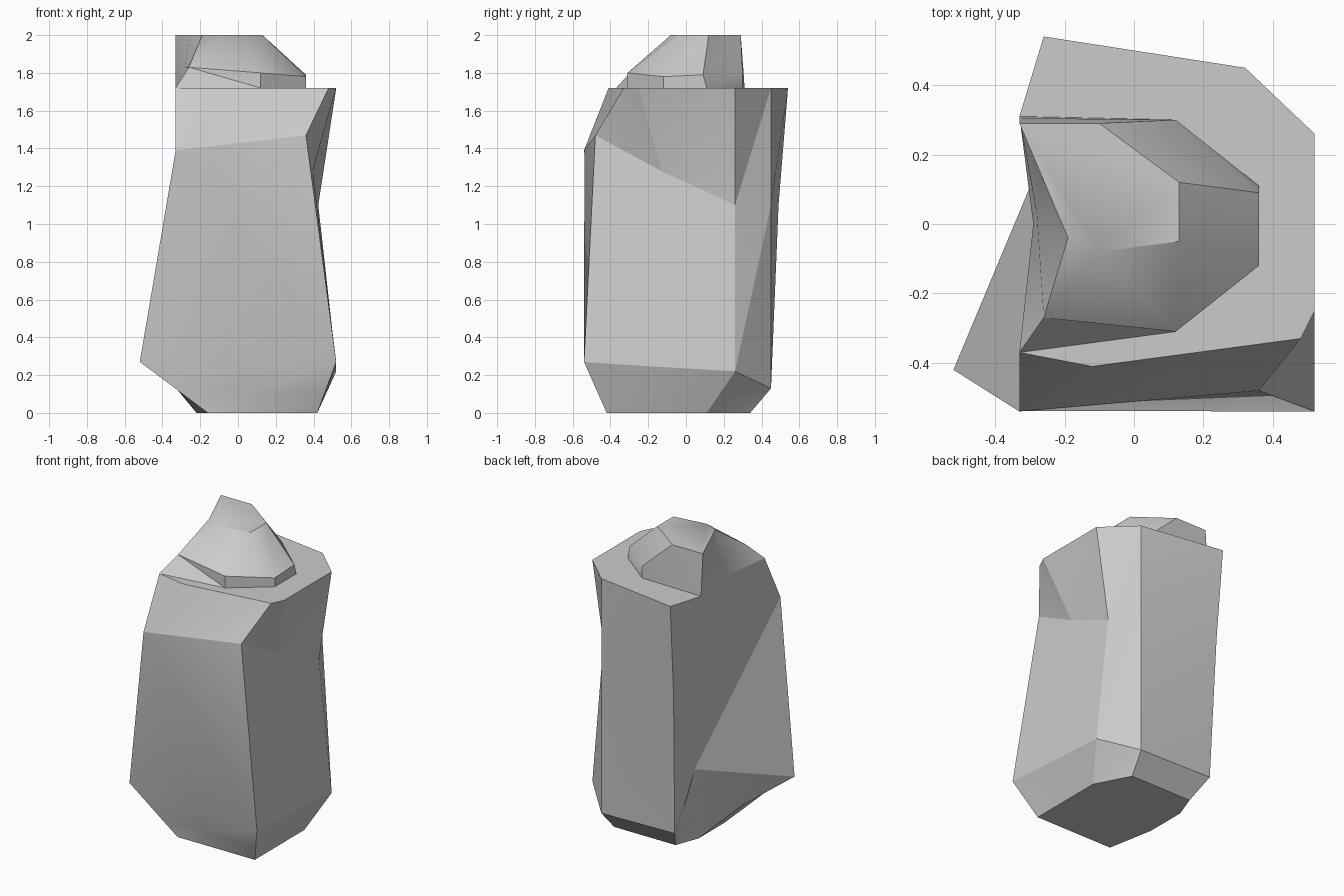
import bpy, bmesh, math
from mathutils import Vector

if "Cube" in bpy.data.objects:
    bpy.data.objects.remove(bpy.data.objects["Cube"])


def loft(name, rings, close_bottom=True, smooth=20, flips=()):
    """Skin between rings of equal point count; flips lists (ring, column) quads
    that are split along their other diagonal."""
    bm = bmesh.new()
    n = len(rings[0])
    v = [[bm.verts.new(p) for p in ring] for ring in rings]
    for r in range(len(rings) - 1):
        for i in range(n):
            j = (i + 1) % n
            a, b, c, d = v[r][i], v[r][j], v[r + 1][j], v[r + 1][i]
            tris = [(a, b, c), (a, c, d)] if (r, i) in flips else [(a, b, d), (b, c, d)]
            for t in tris:
                bm.faces.new(t[::-1])
    bm.faces.new(v[-1][::-1])
    if close_bottom:
        bm.faces.new(v[0])
    bm.normal_update()
    mesh = bpy.data.meshes.new(name)
    bm.to_mesh(mesh)
    bm.free()
    obj = bpy.data.objects.new(name, mesh)
    bpy.context.collection.objects.link(obj)
    bpy.ops.object.select_all(action='DESELECT')
    obj.select_set(True)
    bpy.context.view_layer.objects.active = obj
    bpy.ops.object.shade_smooth_by_angle(angle=math.radians(smooth))
    return obj


def level(points, z):
    return [(x, y, z) for x, y in points]


# Pillar body: foot, toe, lower bevel, waist and top outline (clockwise from back left)
foot = level([(-.16, .34), (.30, .34), (.42, .11), (.42, -.25), (.42, -.42),
              (.10, -.42), (-.16, -.42), (-.22, -.10), (-.22, .18)], 0)
lower = [(-.23, .45, .14), (.32, .45, .13), (.52, .26, .22), (.52, -.25, .25),
         (.52, -.54, .27), (0, -.48, .27), (-.52, -.42, .27), (-.38, -.085, .385),
         (-.24, .25, .5)]
toe = [Vector(f).lerp(Vector(l), .4) for f, l in zip(foot, lower)]
toe[7] = Vector((-.335, -.13, .14))
waist = [(-.25, .49, 1.1), (.32, .45, 1.1), (.425, .26, 1.1), (.395, -.13, 1.28),
         (.36, -.48, 1.47), (-.31, -.538, 1.392), (-.33, -.54, 1.39),
         (-.285, -.145, .945), (-.27, .3, 1.1)]
shoulder = level([(-.26, .54), (.32, .45), (.52, .26), (.52, -.25), (.48, -.33),
                  (-.12, -.41), (-.33, -.37), (-.29, 0), (-.33, .31)], 1.72)
loft("rock_body", [foot, toe, lower, waist, shoulder], smooth=16,
     flips=[(2, 4), (3, 3)])

# Chipped cap: short vertical rim, then sloped facets to a small flat top
rim_base = level([(-.33, .31), (.12, .30), (.36, .11), (.36, -.12), (.12, -.31),
                  (-.33, -.37), (-.29, 0)], 1.72)
rim_top = [(-.33, .305, 1.8), (.12, .30, 1.8), (.36, .09, 1.79), (.36, -.12, 1.78),
           (.12, -.31, 1.8), (-.26, -.27, 1.83), (-.28, .03, 1.83)]
crown = level([(-.33, .29), (-.10, .29), (.13, .12), (.13, -.05), (-.10, -.08),
               (-.19, -.04), (-.26, .125)], 2.0)
loft("rock_cap", [rim_base, rim_top, crown], close_bottom=False, smooth=36,
     flips=[(0, 4)])
